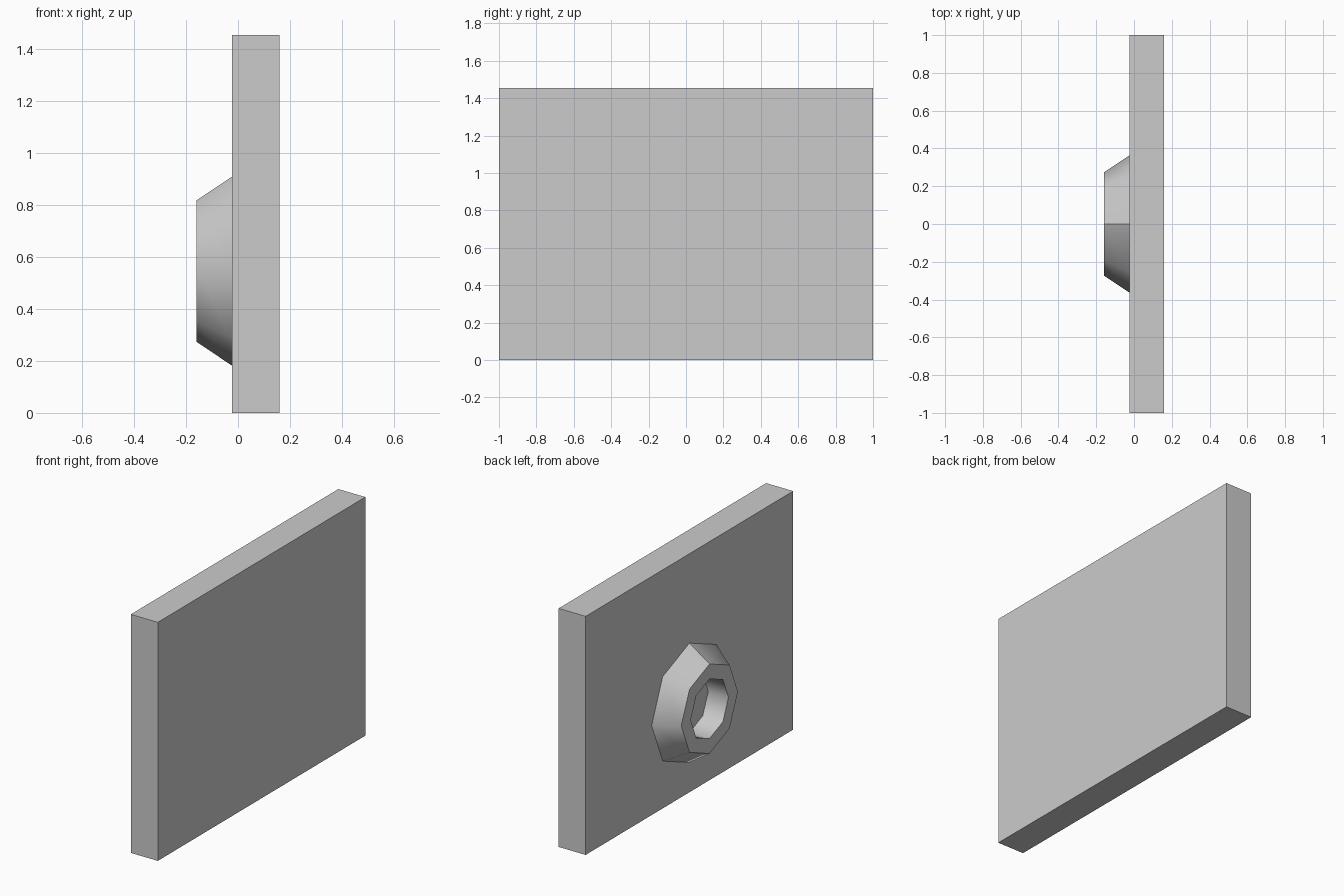
import bpy, bmesh
from math import cos, sin, tau

if "Cube" in bpy.data.objects:
    bpy.data.objects.remove(bpy.data.objects["Cube"])

BACK, FACE, FRONT = 0.159, -0.023, -0.159
HEIGHT, CENTRE_Z, SIDES = 1.455, 0.546, 8


def add_object(name, bm):
    bmesh.ops.recalc_face_normals(bm, faces=bm.faces)
    mesh = bpy.data.meshes.new(name)
    bm.to_mesh(mesh)
    bm.free()
    obj = bpy.data.objects.new(name, mesh)
    bpy.context.collection.objects.link(obj)
    return obj


# Flat rectangular panel
bm = bmesh.new()
bmesh.ops.create_cube(bm, size=1)
bmesh.ops.scale(bm, vec=(BACK - FACE, 2, HEIGHT), verts=bm.verts)
bmesh.ops.translate(bm, vec=((BACK + FACE) / 2, 0, HEIGHT / 2), verts=bm.verts)
add_object("wall_panel", bm)

# Eight-sided ring: sloped outside, flat rim, straight hole down to the panel
profile = [(FACE, 0.364), (FRONT, 0.273), (FRONT, 0.182), (FACE, 0.182)]
bm = bmesh.new()
loops = []
for x, r in profile:
    loops.append([bm.verts.new((x, r * sin(tau * i / SIDES),
                                CENTRE_Z + r * cos(tau * i / SIDES)))
                  for i in range(SIDES)])
for k in range(3):
    a, b = loops[k], loops[k + 1]
    for i in range(SIDES):
        j = (i + 1) % SIDES
        face = bm.faces.new((a[i], a[j], b[j], b[i]))
        face.smooth = k != 1
# Sharp rim edges and a sharp seam at the top
for loop in loops[1:3]:
    for i in range(SIDES):
        bm.edges.get((loop[i], loop[(i + 1) % SIDES])).smooth = False
bm.edges.get((loops[0][0], loops[1][0])).smooth = False
ring = add_object("octagonal_ring", bm)

# The open ring must face outwards: rim faces look towards -x
if ring.data.polygons[SIDES].normal.x > 0:
    ring.data.flip_normals()
